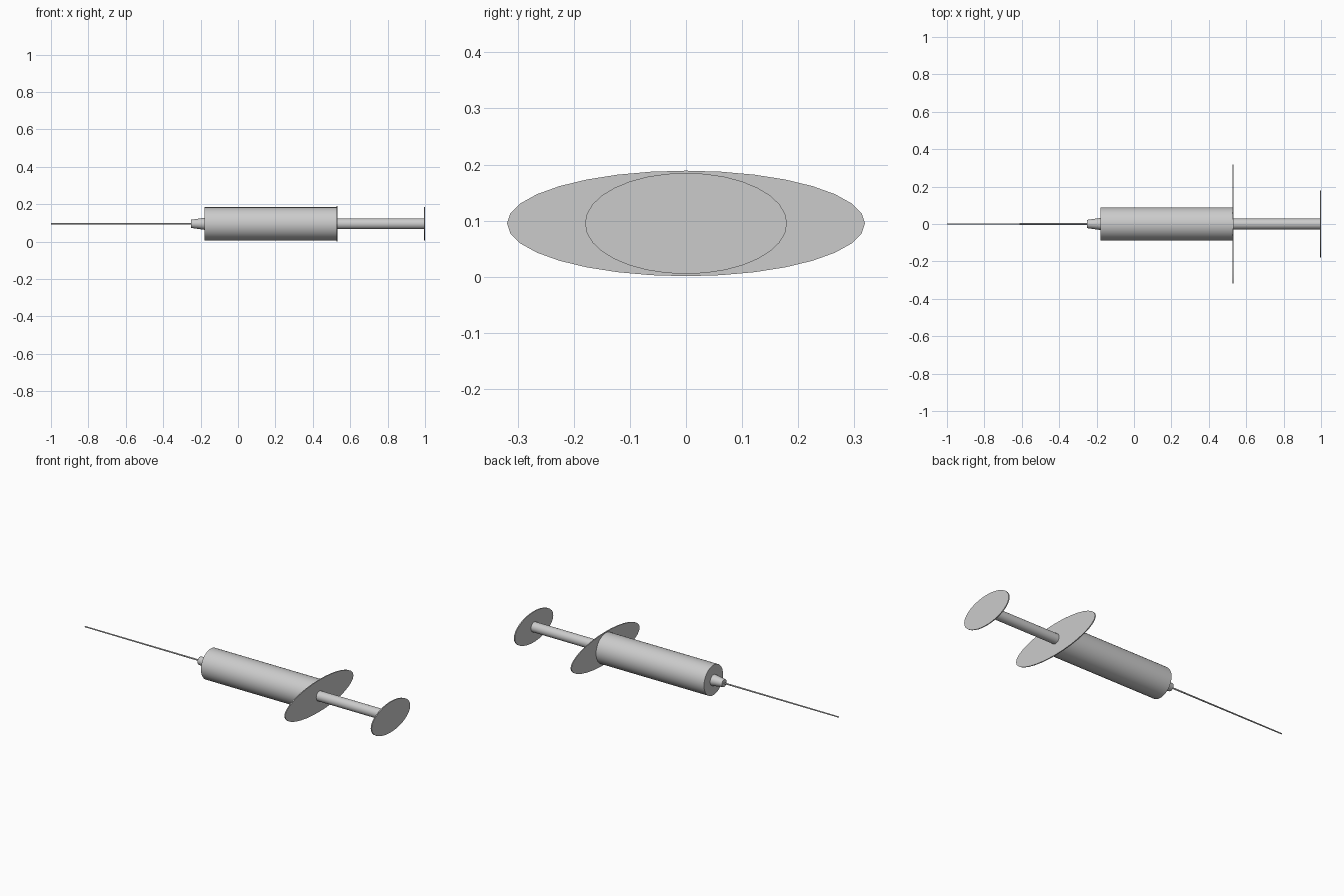
import bpy
import math

if "Cube" in bpy.data.objects:
    bpy.data.objects.remove(bpy.data.objects["Cube"])

AXIS_Z = 0.095


def lathe_part(name, x0, x1, r0, r1, sides=32, stretch=1.0):
    """Cylinder or cone along x; stretch widens it in y into an ellipse."""
    bpy.ops.mesh.primitive_cone_add(
        vertices=sides, radius1=r0, radius2=r1, depth=x1 - x0,
        location=((x0 + x1) / 2, 0, AXIS_Z), rotation=(0, math.pi / 2, 0))
    ob = bpy.context.object
    ob.name = name
    ob.scale.y = stretch
    bpy.ops.object.transform_apply(location=False, rotation=True, scale=True)
    bpy.ops.object.shade_smooth_by_angle(angle=math.radians(30))
    return ob


# Needle and its tapered hub
lathe_part("needle", -1.0, -0.24, 0.0035, 0.0045, sides=16)
lathe_part("needle_hub", -0.25, -0.18, 0.022, 0.032)

# Barrel with oval finger flange
lathe_part("barrel", -0.18, 0.527, 0.089, 0.089)
lathe_part("finger_flange", 0.526, 0.532, 0.094, 0.094, stretch=0.319 / 0.094)

# Plunger rod and oval thumb plate
lathe_part("plunger_rod", 0.53, 0.996, 0.029, 0.029)
lathe_part("thumb_plate", 0.994, 1.0, 0.09, 0.09, stretch=0.18 / 0.09)
